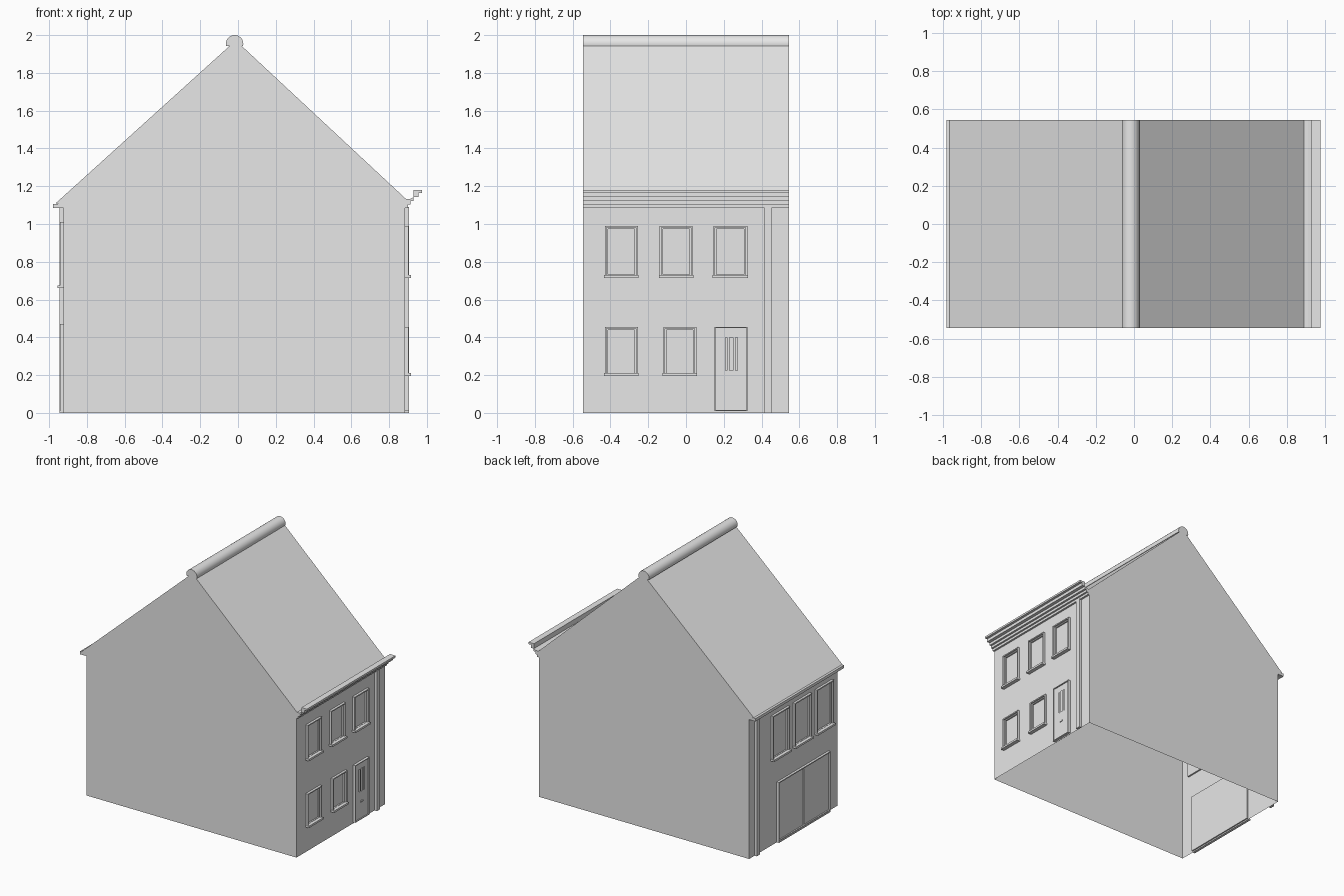
import bpy, bmesh, math

cube = bpy.data.objects.get("Cube")
if cube:
    bpy.data.objects.remove(cube, do_unlink=True)

grey = bpy.data.materials.new("plain_grey")
grey.use_nodes = True
grey.diffuse_color = (0.8, 0.8, 0.8, 1)
grey.node_tree.nodes["Principled BSDF"].inputs["Base Color"].default_value = (0.8, 0.8, 0.8, 1)

D = 0.545            # half depth of the house
STREET, YARD = 0.885, -0.925   # x of the two facades


def finish(name, bm):
    mesh = bpy.data.meshes.new(name)
    bm.to_mesh(mesh)
    bm.free()
    mesh.materials.append(grey)
    obj = bpy.data.objects.new(name, mesh)
    bpy.context.collection.objects.link(obj)
    return obj


def add_box(bm, x, y, z):
    """Box from three (low, high) ranges."""
    x, y, z = sorted(x), sorted(y), sorted(z)
    v = bmesh.ops.create_cube(bm, size=1)["verts"]
    for p in v:
        p.co = (x[p.co.x > 0], y[p.co.y > 0], z[p.co.z > 0])


def extrude(name, profile, half):
    """Closed solid from an (x, z) profile drawn along y."""
    bm = bmesh.new()
    face = bm.faces.new([bm.verts.new((x, -half, z)) for x, z in profile])
    new = bmesh.ops.extrude_face_region(bm, geom=[face])["geom"]
    for v in new:
        if isinstance(v, bmesh.types.BMVert):
            v.co.y = half
    bmesh.ops.recalc_face_normals(bm, faces=bm.faces)
    return finish(name, bm)


def add_wall(bm, x, side, ys, zs, holes):
    """Upright sheet facing +x or -x, with rectangular openings left out."""
    ys = sorted(set(ys) | {h[i] for h in holes for i in (0, 1)})
    zs = sorted(set(zs) | {h[i] for h in holes for i in (2, 3)})
    grid = {(y, z): bm.verts.new((x, y, z)) for y in ys for z in zs}
    for y0, y1 in zip(ys, ys[1:]):
        for z0, z1 in zip(zs, zs[1:]):
            cy, cz = (y0 + y1) / 2, (z0 + z1) / 2
            if any(h[0] < cy < h[1] and h[2] < cz < h[3] for h in holes):
                continue
            loop = [grid[c] for c in ((y0, z0), (y1, z0), (y1, z1), (y0, z1))]
            bm.faces.new(loop[::side])
    bmesh.ops.delete(bm, geom=[v for v in bm.verts if not v.link_faces], context='VERTS')


def add_frame(bm, x, y0, y1, z0, z1, t):
    """Four bars around an opening."""
    for y in ((y0, y0 + t), (y1 - t, y1)):
        add_box(bm, x, y, (z0, z1))
    for z in ((z0, z0 + t), (z1 - t, z1)):
        add_box(bm, x, (y0 + t, y1 - t), z)


def window(name, wall, side, hole):
    """Surround, slimmer sash, recessed pane and sill."""
    y0, y1, z0, z1 = hole
    bm = bmesh.new()
    add_frame(bm, (wall - side * 0.012, wall + side * 0.018), y0, y1, z0, z1, 0.009)
    add_frame(bm, (wall - side * 0.012, wall + side * 0.005),
              y0 + 0.009, y1 - 0.009, z0 + 0.009, z1 - 0.009, 0.008)
    add_box(bm, (wall - side * 0.012, wall - side * 0.006), (y0, y1), (z0, z1))
    add_box(bm, (wall, wall + side * 0.03), (y0 - 0.004, y1 + 0.004), (z0, z0 + 0.015))
    finish(name, bm)


# Openings as (y low, y high, z low, z high)
street_windows = [(-0.43, -0.255, 0.715, 0.99), (-0.14, 0.035, 0.715, 0.99),
                  (0.145, 0.325, 0.715, 0.99),
                  (-0.43, -0.255, 0.195, 0.455), (-0.12, 0.055, 0.195, 0.455)]
front_door = (0.15, 0.325, 0.01, 0.455)
yard_windows = [(y, y + 0.21, 0.66, 1.01) for y in (0.065, -0.205, -0.475)]
garage = (-0.43, 0.205, 0.01, 0.47)

# Facades
bm = bmesh.new()
add_wall(bm, STREET, 1, (-D, D), (0, 1.13), street_windows + [front_door])
finish("street_wall", bm)
bm = bmesh.new()
add_wall(bm, YARD, -1, (-D, D), (0, 1.10), yard_windows + [garage])
finish("yard_wall", bm)

# Gable walls and roof sheets, open underneath
eave_l, eave_r, ridge = (-0.965, 1.11), (0.89, 1.132), (-0.012, 1.972)
outline = [(YARD, 0), (STREET, 0), (STREET, 1.13), eave_r, ridge, eave_l, (YARD, 1.10)]
for name, y, step in (("front_gable", -D, 1), ("back_gable", D, -1)):
    bm = bmesh.new()
    bm.faces.new([bm.verts.new((x, y, z)) for x, z in outline[::step]])
    finish(name, bm)
for name, (a, b) in (("street_roof", (eave_r, ridge)), ("yard_roof", (ridge, eave_l))):
    bm = bmesh.new()
    bm.faces.new([bm.verts.new((p[0], y, p[1])) for p, y in
                  ((a, -D), (a, D), (b, D), (b, -D))])
    finish(name, bm)

# Rounded ridge cap
arc = [math.radians(-15 + 210 * i / 20) for i in range(21)]
cap = extrude("ridge_cap", [(-0.018 + 0.046 * math.cos(a), 1.954 + 0.046 * math.sin(a))
                            for a in arc], D)
bpy.context.view_layer.objects.active = cap
cap.select_set(True)
bpy.ops.object.shade_smooth_by_angle(angle=math.radians(35))
cap.select_set(False)

# Stepped cornice gutter on the street side
extrude("street_cornice", [
    (STREET, 1.085), (0.9, 1.085), (0.9, 1.103), (0.914, 1.103), (0.914, 1.122),
    (0.93, 1.122), (0.93, 1.142), (0.955, 1.142), (0.955, 1.165), (0.975, 1.165),
    (0.975, 1.18), (0.928, 1.18), (0.928, 1.142), (0.91, 1.132), (STREET, 1.132)], D)

# Flat gutter board on the yard side
extrude("yard_gutter", [(YARD, 1.085), (-0.98, 1.085), (-0.98, 1.107),
                        (-0.965, 1.107), (YARD, 1.107)], D)

# Windows
for i, hole in enumerate(street_windows):
    window(f"street_window_{i + 1}", STREET, 1, hole)
for i, hole in enumerate(yard_windows):
    window(f"yard_window_{i + 1}", YARD, -1, hole)

# Front door with three glazed slits and a letter slot
bm = bmesh.new()
y0, y1, z0, z1 = front_door
slits = [(0.208, 0.218, 0.225, 0.4), (0.23, 0.25, 0.225, 0.4), (0.262, 0.272, 0.225, 0.4)]
add_frame(bm, (STREET - 0.012, STREET + 0.02), y0, y1, z0, z1, 0.006)
add_wall(bm, STREET + 0.012, 1, (y0, y1), (z0, z1), slits)
add_box(bm, (STREET - 0.012, STREET), (y0, y1), (z0, z1))
add_box(bm, (STREET + 0.01, STREET + 0.018), (0.225, 0.253), (0.14, 0.152))
finish("front_door", bm)

# Garage doors: frame, two leaves and threshold
bm = bmesh.new()
y0, y1, z0, z1 = garage
mid = (y0 + y1) / 2
add_frame(bm, (YARD + 0.01, YARD - 0.018), y0, y1, z0, z1, 0.008)
for a, b in ((y0 + 0.008, mid - 0.004), (mid + 0.004, y1 - 0.008)):
    add_box(bm, (YARD + 0.005, YARD - 0.008), (a, b), (z0, z1 - 0.008))
add_box(bm, (YARD + 0.01, YARD), (y0, y1), (z0, z1))
add_box(bm, (YARD, YARD - 0.02), (y0, y1), (0, z0))
finish("garage_doors", bm)

# Downpipes
for name, wall, side, y, top in (("street_downpipe", STREET, 1, 0.415, 1.09),
                                 ("yard_downpipe", YARD, -1, 0.44, 1.09)):
    bm = bmesh.new()
    add_box(bm, (wall, wall + side * 0.02), (y, y + 0.038), (0, top))
    finish(name, bm)
